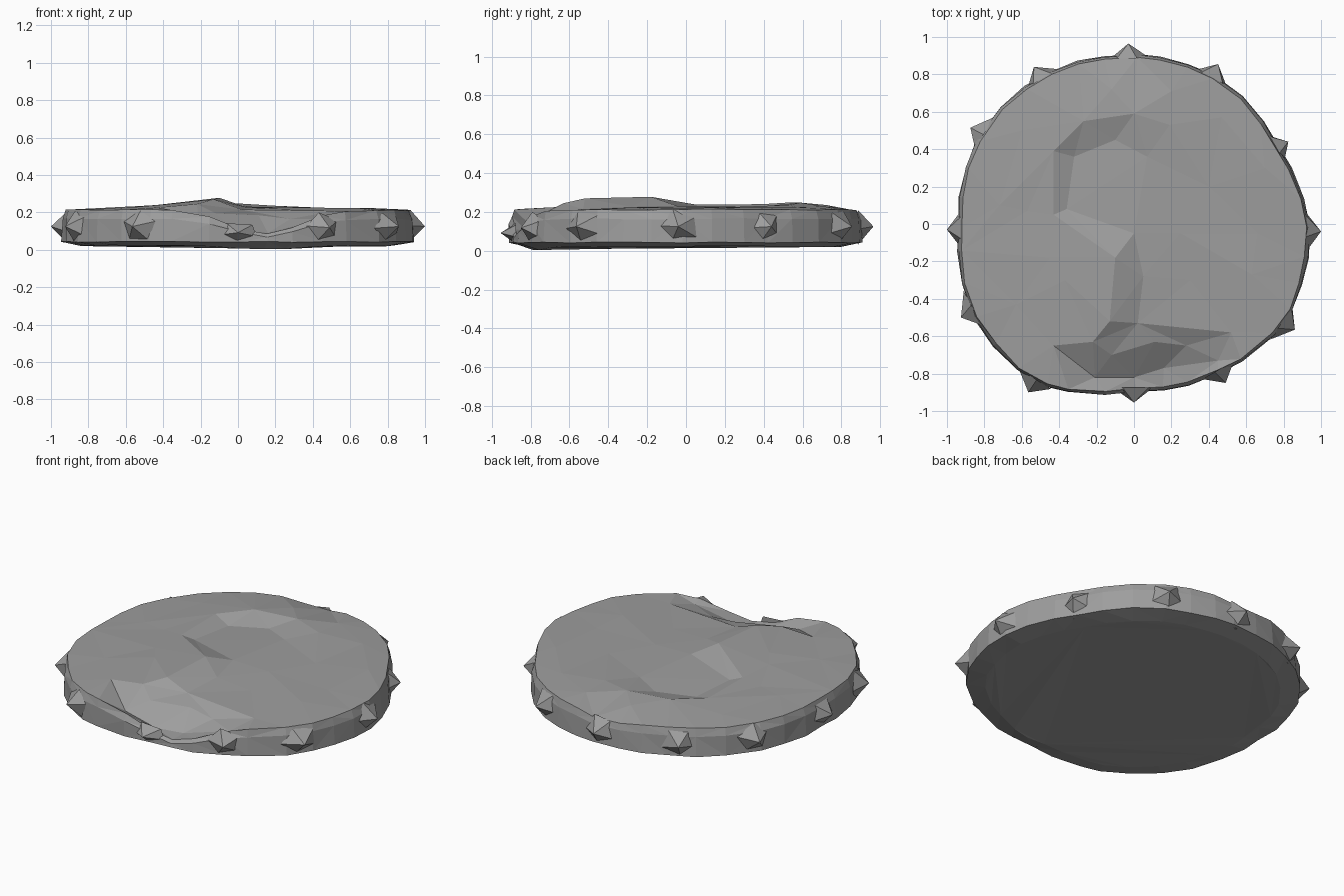
import bpy
import bmesh
import math
import random
from mathutils import Vector
from mathutils.geometry import delaunay_2d_cdt

random.seed(4)
default_cube = bpy.data.objects.get("Cube")
if default_cube:
    bpy.data.objects.remove(default_cube, do_unlink=True)

# One plain stone colour
stone = bpy.data.materials.new("stone grey")
stone.use_nodes = True
colour = (0.34, 0.34, 0.34, 1)
stone.diffuse_color = colour
stone.node_tree.nodes["Principled BSDF"].inputs["Base Color"].default_value = colour

SEGMENTS = 36
STUD_LENGTH = 0.06

# Points of the edge studs, anticlockwise from the left side
tips = [(1, -0.04), (0.825, 0.44), (0.45, 0.855), (-0.03, 0.965), (-0.535, 0.84), (-0.875, 0.515),
        (-1, -0.03), (-0.925, -0.5), (-0.565, -0.9), (0, -0.955), (0.49, -0.85), (0.86, -0.565)]
tip_polar = sorted((math.atan2(y, x) % math.tau, math.hypot(x, y)) for x, y in tips)


def outline(angle):
    """Radius of the uneven disc, blended between neighbouring studs."""
    angle %= math.tau
    last_angle, last_radius = tip_polar[-1]
    first_angle, first_radius = tip_polar[0]
    stops = [(last_angle - math.tau, last_radius)] + tip_polar + [(first_angle + math.tau, first_radius)]
    for (a, ra), (b, rb) in zip(stops, stops[1:]):
        if a <= angle <= b:
            return ra + (rb - ra) * (angle - a) / (b - a) - STUD_LENGTH


def front_dip(x, y):
    """Strength of the worn notch at the front edge, from none to full."""
    return math.exp(-((x - 0.14) / 0.25) ** 2) if y < 0 else 0


def back_dip(x, y):
    """Strength of the small worn spot at the back edge."""
    return math.exp(-((x + 0.06) / 0.13) ** 2) if y > 0 else 0


def make_object(name, bm):
    bmesh.ops.recalc_face_normals(bm, faces=bm.faces)
    mesh = bpy.data.meshes.new(name)
    bm.to_mesh(mesh)
    bm.free()
    mesh.materials.append(stone)
    obj = bpy.data.objects.new(name, mesh)
    bpy.context.collection.objects.link(obj)
    return obj


# Rings around the edge: upper rim, shoulder, lower edge and underside
angles = [math.tau * (i + random.uniform(-0.2, 0.2)) / SEGMENTS for i in range(SEGMENTS)]


def ring(inset, height, front_drop, back_drop):
    points = []
    for angle in angles:
        r = outline(angle) - inset + random.uniform(-0.004, 0.004)
        x, y = r * math.cos(angle), r * math.sin(angle)
        z = height + random.uniform(-0.003, 0.003)
        z -= front_drop * front_dip(x, y) + back_drop * back_dip(x, y)
        points.append(Vector((x, y, z)))
    return points


rim = ring(0.018, 0.213, 0.13, 0.03)
shoulder = ring(0.004, 0.165, 0.095, 0.015)
lower_edge = ring(0, 0.043, 0, 0)
underside = ring(0.11, 0.022, 0.02, 0)

# Raised crest winding across the top, and the foot of its step
crest = [(0, 0.59, 0.248), (-0.27, 0.55, 0.25), (-0.43, 0.39, 0.24), (-0.43, 0.05, 0.238),
         (-0.1, -0.18, 0.278), (-0.13, -0.52, 0.27)]
foot = [(0.07, 0.36, 0.225), (-0.1, 0.45, 0.213), (-0.32, 0.36, 0.205), (-0.36, 0.08, 0.215),
        (0, -0.05, 0.232), (0.05, -0.28, 0.226)]
# Broken slope falling in steps to the notch
brink = [(-0.22, -0.63, 0.245), (0.02, -0.53, 0.215), (0.52, -0.58, 0.208)]
ledge = [(-0.12, -0.7, 0.195), (0.11, -0.63, 0.185), (0.28, -0.65, 0.165)]
hollow = [(-0.21, -0.82, 0.15), (0, -0.82, 0.1), (0.16, -0.77, 0.09), (0.45, -0.73, 0.165)]
# Loose points giving the uneven top
loose = [(-0.57, 0.07, 0.226), (-0.45, -0.18, 0.238), (-0.63, -0.43, 0.222), (-0.37, -0.3, 0.245),
         (-0.43, -0.65, 0.226), (-0.72, 0.1, 0.222), (-0.6, 0.5, 0.223), (-0.12, 0.72, 0.236),
         (0.2, 0.71, 0.228), (0.19, 0.53, 0.236), (0.47, 0.57, 0.224), (0.4, 0.2, 0.224),
         (0.25, -0.05, 0.226), (0.66, -0.05, 0.22), (0.63, -0.27, 0.224), (0.3, -0.3, 0.216),
         (0.7, 0.3, 0.224)]

# Disc top: triangulate the points, keeping the marked lines as unbroken edges
points = rim + [Vector(p) for p in crest + foot + brink + ledge + hollow + loose]
kept_edges = []
start = SEGMENTS
for line in (crest, foot, brink, ledge, hollow):
    kept_edges += [(start + i, start + i + 1) for i in range(len(line) - 1)]
    start += len(line)
flat, _, triangles, sources, _, _ = delaunay_2d_cdt(
    [p.xy for p in points], kept_edges, [list(range(SEGMENTS))], 1, 1e-5)

bm = bmesh.new()
top_verts = []
rim_verts = [None] * SEGMENTS
for co, source in zip(flat, sources):
    height = points[source[0]].z if source else 0.22
    vert = bm.verts.new((co.x, co.y, height))
    top_verts.append(vert)
    for index in source:
        if index < SEGMENTS:
            rim_verts[index] = vert
for triangle in triangles:
    bm.faces.new([top_verts[i] for i in triangle])

# Disc side and underside
upper = rim_verts
for level in (shoulder, lower_edge, underside):
    lower = [bm.verts.new(p) for p in level]
    for i in range(SEGMENTS):
        j = (i + 1) % SEGMENTS
        bm.faces.new((upper[i], lower[i], lower[j], upper[j]))
    upper = lower
bm.faces.new(upper)
bmesh.ops.triangulate(bm, faces=bm.faces)
make_object("stone_disc", bm)

# Broad pointed studs growing out of the edge
for number, (x, y) in enumerate(tips):
    dip = front_dip(x, y)
    tip = Vector((x, y, 0.125 - 0.045 * dip))
    outward = Vector((x, y, 0)).normalized()
    across = Vector((-outward.y, outward.x, 0))
    base = tip - outward * (STUD_LENGTH + 0.02)
    bm = bmesh.new()
    apex = bm.verts.new(tip)
    turn = random.uniform(0, math.tau)
    corners = []
    for k in range(5):
        angle = turn + math.tau * k / 5
        width = math.cos(angle) * random.uniform(0.09, 0.12)
        height = math.sin(angle) * random.uniform(0.08, 0.095) * (1 - 0.5 * dip)
        corners.append(bm.verts.new(base + across * width + Vector((0, 0, height))))
    for k in range(5):
        bm.faces.new((apex, corners[k], corners[(k + 1) % 5]))
    bm.faces.new(corners)
    make_object(f"edge_stud_{number + 1}", bm)
